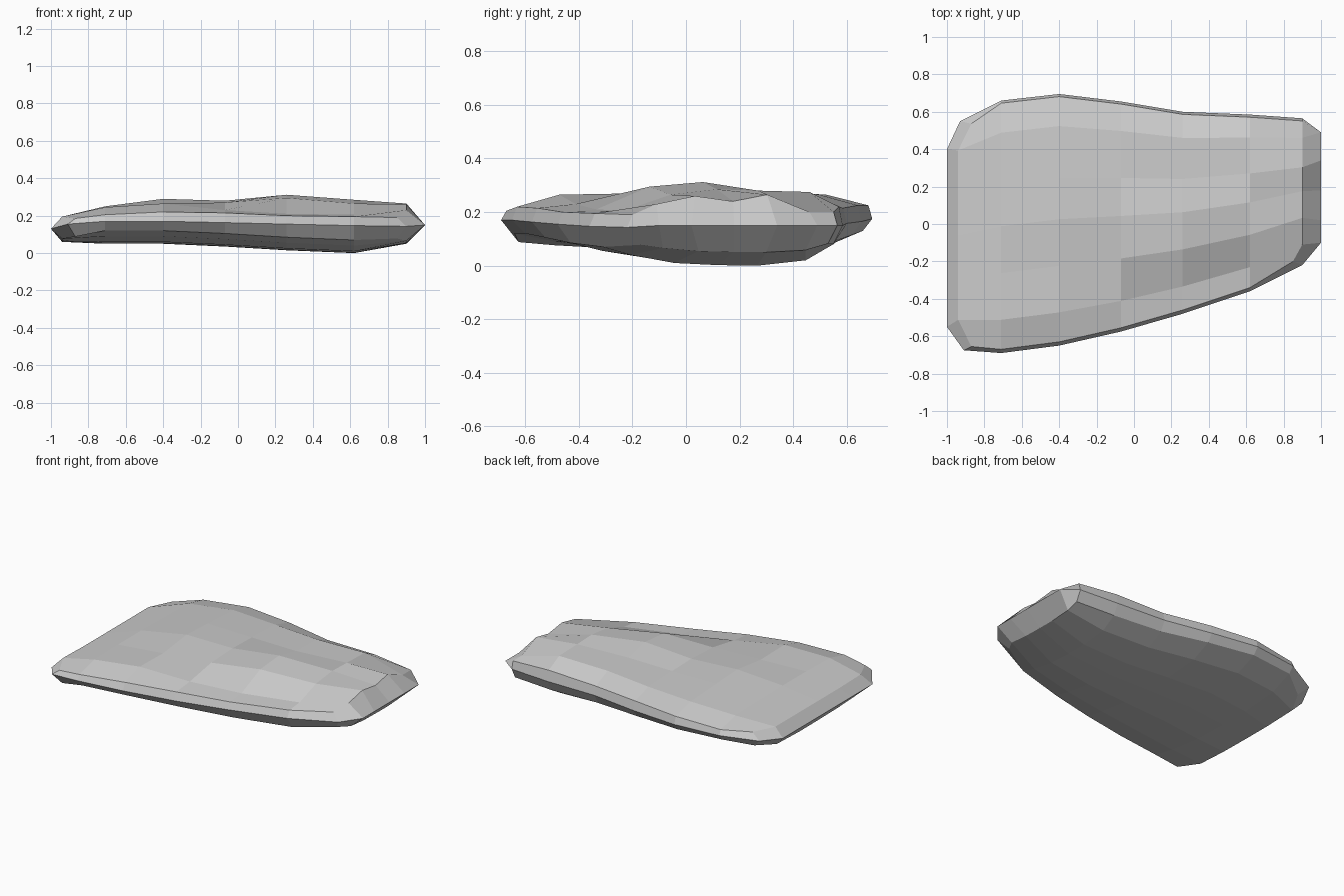
import bpy, bmesh

if "Cube" in bpy.data.objects:
    bpy.data.objects.remove(bpy.data.objects["Cube"])

# Stations along the slab, with the rim's front and back outline at each
XS = [-0.94, -0.71, -0.40, -0.07, 0.26, 0.62, 0.90]
FRONT = [-0.675, -0.69, -0.65, -0.575, -0.48, -0.36, -0.22]
BACK = [0.55, 0.66, 0.695, 0.655, 0.60, 0.585, 0.565]
ROWS = [0, 0.12, 0.31, 0.50, 0.67, 0.88, 1]

# Uneven top heights: one line per station, front to back
TOP = [
    [.185, .195, .19, .19, .19, .19, .19],
    [.205, .245, .25, .25, .245, .24, .205],
    [.22, .265, .26, .29, .28, .265, .225],
    [.215, .23, .27, .28, .275, .265, .225],
    [.20, .21, .295, .312, .275, .27, .215],
    [.195, .205, .265, .285, .28, .275, .22],
    [.19, .23, .26, .24, .265, .20, .20],
]
# Bottom: keel height per station plus a cross profile
KEEL = [.06, .05, .05, .035, .015, 0, .05]
CROSS = [.07, .04, .01, .002, 0, .02, .08]
END_CROSS = 0.4

bm = bmesh.new()


def grid(height, inset):
    pts = []
    for i, x in enumerate(XS):
        f, b = FRONT[i] + inset, BACK[i] - inset * 0.7
        col = []
        for j, t in enumerate(ROWS):
            px = x
            if j in (0, 6) and i == 0:
                px = -0.87
            if j == 0 and i == 6:
                px = 0.85
            col.append(bm.verts.new((px, f + (b - f) * t, height(i, j))))
        pts.append(col)
    return pts


def bottom_height(i, j):
    return KEEL[i] + CROSS[j] * (END_CROSS if i in (0, 6) else 1)


top = grid(lambda i, j: TOP[i][j], 0.02)
bottom = grid(bottom_height, 0.05)

# Top and bottom surfaces
for i in range(6):
    for j in range(6):
        q = [(i, j), (i + 1, j), (i + 1, j + 1), (i, j + 1)]
        bm.faces.new([top[a][b] for a, b in q])
        bm.faces.new([bottom[a][b] for a, b in reversed(q)])

# Projecting rim, joined to both surfaces
loop = ([(i, 0) for i in range(7)] + [(6, j) for j in range(1, 7)]
        + [(i, 6) for i in range(5, -1, -1)] + [(0, j) for j in range(5, 0, -1)])
LEFT_Y = [-0.55, -0.33, -0.06, 0.20, 0.40]
RIGHT_Y = [-0.10, 0.02, 0.18, 0.34, 0.49]
FRONT_Z = [.155, .17, .17, .163, .155, .147, .143]
BACK_Z = [.15, .17, .175, .165, .158, .15, .15]
rim = []
for i, j in loop:
    if j == 0:
        p = (-0.91 if i == 0 else XS[i], FRONT[i], FRONT_Z[i])
    elif j == 6:
        p = (-0.93 if i == 0 else XS[i], BACK[i], BACK_Z[i])
    elif i == 0:
        p = (-1.0, LEFT_Y[j - 1], 0.13)
    else:
        p = (1.0, RIGHT_Y[j - 1], 0.15)
    rim.append(bm.verts.new(p))
for k, (i, j) in enumerate(loop):
    n = (k + 1) % len(loop)
    a, b = loop[n]
    bm.faces.new([rim[k], rim[n], top[a][b], top[i][j]])
    bm.faces.new([bottom[i][j], bottom[a][b], rim[n], rim[k]])

bmesh.ops.recalc_face_normals(bm, faces=bm.faces)
mesh = bpy.data.meshes.new("stone_slab")
bm.to_mesh(mesh)
bm.free()
bpy.context.collection.objects.link(bpy.data.objects.new("stone_slab", mesh))
